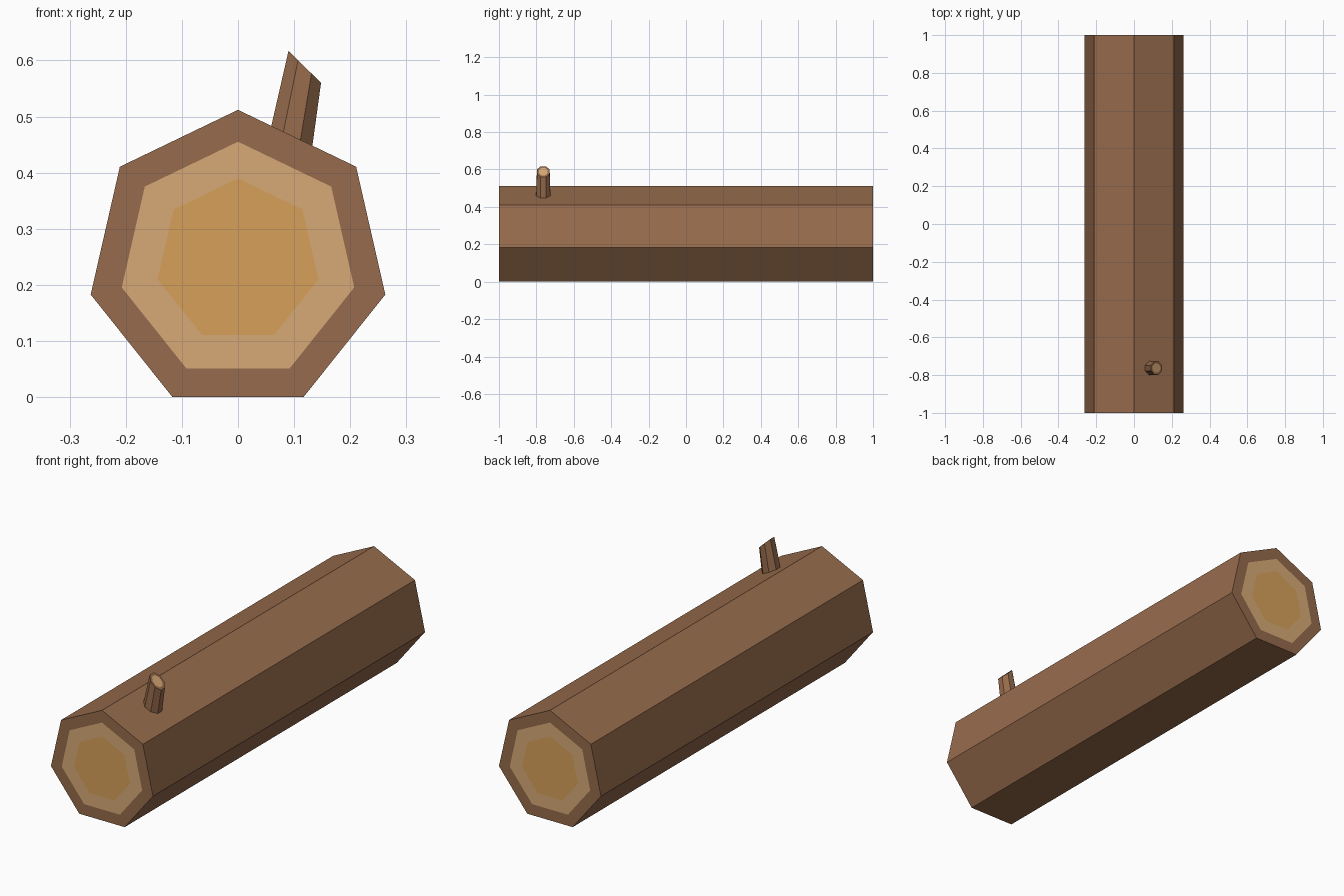
import bpy, bmesh, math
from mathutils import Vector

if "Cube" in bpy.data.objects:
    bpy.data.objects.remove(bpy.data.objects["Cube"])


def material(name, rgb):
    m = bpy.data.materials.new(name)
    lin = [(c / 255 / 12.92) if c < 11 else ((c / 255 + 0.055) / 1.055) ** 2.4 for c in rgb]
    m.diffuse_color = (*lin, 1)
    m.use_nodes = True
    m.node_tree.nodes["Principled BSDF"].inputs["Base Color"].default_value = m.diffuse_color
    return m


MATS = [material("bark brown", (150, 107, 76)),
        material("pale sapwood", (215, 170, 118)),
        material("golden heartwood", (214, 160, 90))]


def loft(name, rings, mats):
    """Skin successive rings of points; mats gives the material of each band, then the two caps."""
    bm = bmesh.new()
    vs = [[bm.verts.new(p) for p in r] for r in rings]
    n = len(rings[0])
    for a, b, mi in zip(vs, vs[1:], mats):
        for i in range(n):
            j = (i + 1) % n
            bm.faces.new((a[i], a[j], b[j], b[i])).material_index = mi
    for r, mi in ((vs[0], mats[-2]), (vs[-1], mats[-1])):
        bm.faces.new(r).material_index = mi
    bmesh.ops.recalc_face_normals(bm, faces=bm.faces)
    me = bpy.data.meshes.new(name)
    bm.to_mesh(me)
    bm.free()
    for m in MATS:
        me.materials.append(m)
    ob = bpy.data.objects.new(name, me)
    bpy.context.collection.objects.link(ob)
    return ob


# Seven-sided log with growth rings cut into both ends
R, R_SAP, R_HEART, CZ = 0.2693, 0.2125, 0.147, 0.2427


def log_ring(r, y):
    return [Vector((r * math.sin(t), y, CZ + r * math.cos(t)))
            for t in (math.tau * i / 7 for i in range(7))]


loft("log", [log_ring(R_HEART, -1), log_ring(R_SAP, -1), log_ring(R, -1),
             log_ring(R, 1), log_ring(R_SAP, 1), log_ring(R_HEART, 1)],
     [1, 0, 0, 0, 1, 2, 2])


# Tapered branch stub with a slanted cut top showing pale wood
def stub_ring(cx, cz, rx, ry, slope):
    pts = []
    for i in range(8):
        t = math.tau * (i + 0.5) / 8
        dx = rx * math.cos(t) / math.cos(math.pi / 8)
        dy = ry * math.sin(t) / math.cos(math.pi / 8)
        pts.append(Vector((cx + dx, -0.763 + dy, cz + slope * dx)))
    return pts


loft("branch_stub", [stub_ring(0.0885, 0.425, 0.0385, 0.039, -0.45),
                     stub_ring(0.119, 0.5885, 0.029, 0.034, -0.98),
                     stub_ring(0.119, 0.5885, 0.020, 0.0235, -0.98)],
     [0, 0, 0, 1])
